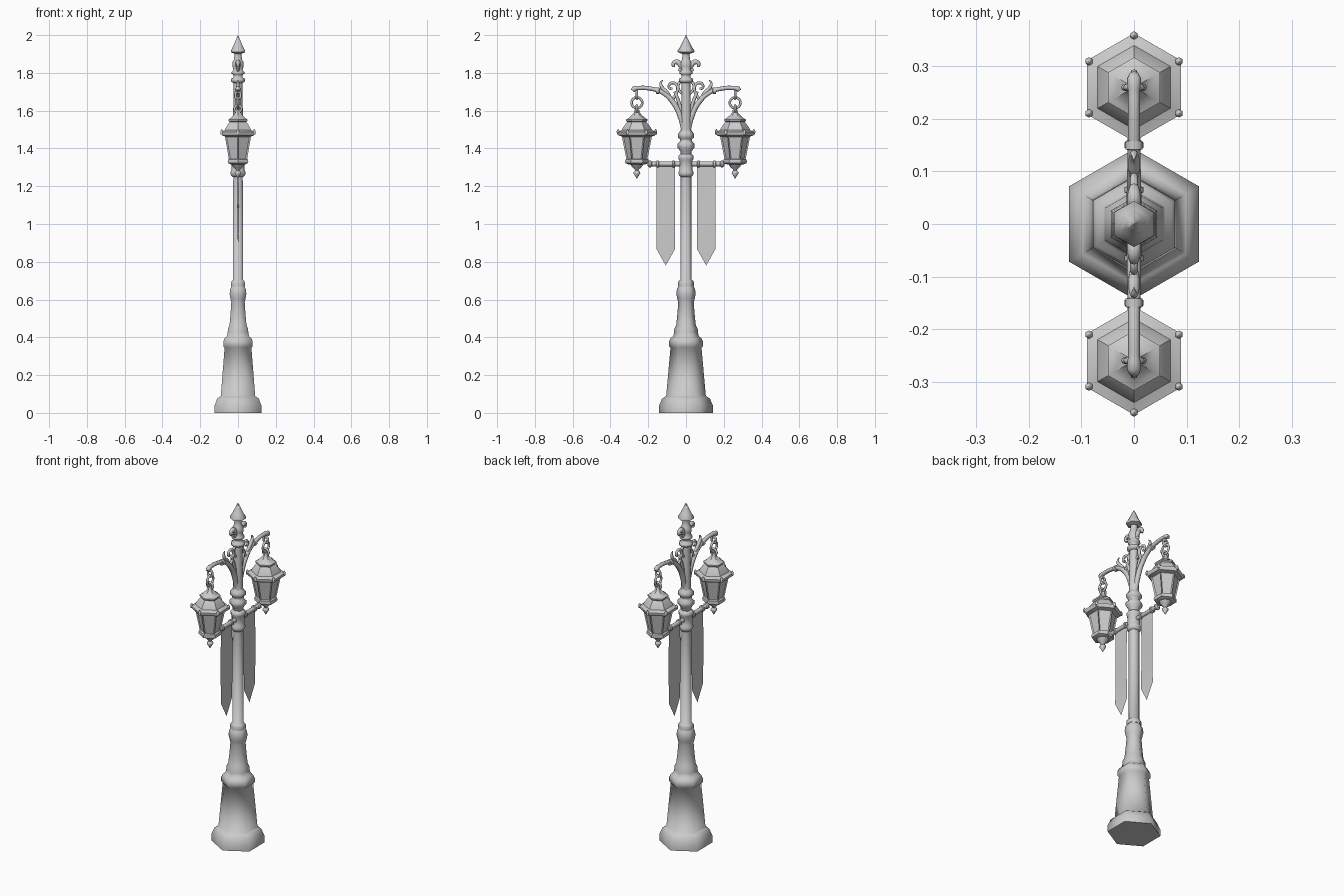
import bpy, bmesh, math
from mathutils import Matrix, Vector

cube = bpy.data.objects.get("Cube")
if cube:
    bpy.data.objects.remove(cube)

grey = bpy.data.materials.new("cast_grey")
grey.use_nodes = True
COLOUR = (0.6, 0.6, 0.6, 1)
grey.diffuse_color = COLOUR
grey.node_tree.nodes["Principled BSDF"].inputs["Base Color"].default_value = COLOUR


def finish(name, bm, angle):
    bmesh.ops.recalc_face_normals(bm, faces=bm.faces)
    mesh = bpy.data.meshes.new(name)
    bm.to_mesh(mesh)
    bm.free()
    obj = bpy.data.objects.new(name, mesh)
    bpy.context.collection.objects.link(obj)
    mesh.materials.append(grey)
    bpy.ops.object.select_all(action='DESELECT')
    obj.select_set(True)
    bpy.context.view_layer.objects.active = obj
    bpy.ops.object.shade_smooth_by_angle(angle=math.radians(angle))
    return obj


def turned(name, profile, sides=6, place=Matrix(), angle=62, inset=False):
    """Stack (radius, height) rings, corners pointing along y."""
    bm = bmesh.new()
    rings = []
    for r, z in profile:
        rings.append([bm.verts.new(place @ Vector((
            r * math.sin(math.tau * i / sides), r * math.cos(math.tau * i / sides), z)))
            for i in range(sides)])
    walls = [bm.faces.new((a[i], a[(i + 1) % sides], b[(i + 1) % sides], b[i]))
             for a, b in zip(rings, rings[1:]) for i in range(sides)]
    bm.faces.new(rings[0])
    bm.faces.new(rings[-1])
    bm.normal_update()
    if inset:
        bmesh.ops.recalc_face_normals(bm, faces=bm.faces)
        bmesh.ops.inset_individual(bm, faces=walls, thickness=0.009, depth=-0.006)
    return finish(name, bm, angle)


def tube(name, points, radius, closed=False, at=(0, 0, 0), side=1):
    """Smooth tapered rod through (x, y, z, thickness) points, mirrored by side."""
    data = bpy.data.curves.new(name, 'CURVE')
    data.dimensions = '3D'
    data.bevel_depth = radius
    data.bevel_resolution = 2
    data.resolution_u = 6
    data.use_fill_caps = True
    spline = data.splines.new('BEZIER')
    spline.bezier_points.add(len(points) - 1)
    spline.use_cyclic_u = closed
    for bp, (x, y, z, t) in zip(spline.bezier_points, points):
        bp.co = (at[0] + x, at[1] + y * side, at[2] + z)
        bp.radius = t
        bp.handle_left_type = bp.handle_right_type = 'AUTO'
    obj = bpy.data.objects.new(name, data)
    bpy.context.collection.objects.link(obj)
    bpy.context.view_layer.update()
    mesh = bpy.data.meshes.new_from_object(obj.evaluated_get(bpy.context.evaluated_depsgraph_get()))
    bpy.data.objects.remove(obj)
    mesh.materials.clear()
    bm = bmesh.new()
    bm.from_mesh(mesh)
    return finish(name, bm, 50)


def link(name, at, rx, ry, rz):
    """Chain ring; rx or ry is zero to choose its plane."""
    pts = [((rx) * math.cos(a), ry * math.cos(a), rz * math.sin(a), 1)
           for a in (math.tau * i / 8 for i in range(8))]
    tube(name, pts, 0.0065, True, at)


# Pedestal and post
turned("pedestal", [(.143, 0), (.143, .04), (.134, .058), (.128, .075), (.113, .085),
                    (.105, .09), (.082, .345), (.09, .352), (.09, .378), (.082, .395),
                    (.068, .405), (.063, .425), (.062, .445), (.052, .465), (.046, .52),
                    (.041, .585), (.046, .605), (.051, .63), (.048, .655), (.037, .675)])
turned("post", [(.042, .67), (.042, .69), (.037, .7), (.03, .705), (.029, 1.25)])
turned("bar_collar", [(.03, 1.25), (.038, 1.26), (.04, 1.275), (.034, 1.285), (.034, 1.335),
                      (.04, 1.345), (.04, 1.36), (.03, 1.37)], 12)
turned("bulb_collar", [(.027, 1.365), (.03, 1.385), (.045, 1.405), (.045, 1.425),
                       (.032, 1.438), (.032, 1.45), (.043, 1.458), (.043, 1.478),
                       (.03, 1.492), (.025, 1.51)])
turned("upper_post", [(.027, 1.49), (.023, 1.76)], 12)
turned("top_collar", [(.022, 1.745), (.038, 1.755), (.038, 1.768), (.025, 1.775),
                      (.025, 1.79), (.034, 1.795), (.034, 1.805), (.024, 1.815),
                      (.03, 1.835), (.03, 1.855), (.022, 1.87), (.018, 1.895),
                      (.02, 1.903)], 12)
turned("spire", [(.018, 1.9), (.044, 1.91), (.044, 1.918), (.03, 1.94), (.017, 1.967),
                 (.001, 2.0)], 6)

# Bar that carries the banners
lay = Matrix.Translation((0, 0, 1.318)) @ Matrix.Rotation(math.pi / 2, 4, 'X')
half = [(.0125, 0), (.0125, .058), (.018, .06), (.018, .07), (.0125, .072), (.0125, .142),
        (.018, .145), (.018, .155), (.0125, .158), (.0125, .18), (.018, .186),
        (.018, .196), (.01, .203)]
turned("cross_bar", [(r, -z) for r, z in reversed(half[1:])] + half, 12, lay, 40)


def banner(side):
    bm = bmesh.new()
    rows = 12
    columns = [.057, .107, .157]
    grid = []
    for k in range(rows + 1):
        t = k / rows
        row = []
        for j, y in enumerate(columns):
            z = 1.315 - t * (.535 if j == 1 else .445)
            x = .004 * math.sin(t * math.pi) * (j - 1) * side
            row.append(bm.verts.new((x, y * side, z)))
        grid.append(row)
    for a, b in zip(grid, grid[1:]):
        for j in range(2):
            bm.faces.new((a[j], a[j + 1], b[j + 1], b[j]))
    geom = bm.faces[:]
    bmesh.ops.solidify(bm, geom=geom, thickness=.004)
    finish("banner", bm, 40)


def lantern(side):
    place = Matrix.Translation((0, .26 * side, 0))
    # Roof: wide eave, stepped tier and concave cap
    turned("lantern_roof", [(.075, 1.462), (.095, 1.468), (.103, 1.478), (.103, 1.488),
                            (.092, 1.492), (.08, 1.497), (.074, 1.51), (.056, 1.535),
                            (.05, 1.54), (.057, 1.546), (.057, 1.554), (.045, 1.56),
                            (.025, 1.578), (.014, 1.592), (.012, 1.606)], 6, place, 35)
    turned("lantern_panes", [(.054, 1.335), (.08, 1.466)], 6, place, 30, True)
    turned("lantern_floor", [(.045, 1.316), (.06, 1.322), (.063, 1.33), (.06, 1.342),
                             (.052, 1.345)], 6, place, 35)
    turned("lantern_drop", [(.001, 1.24), (.008, 1.252), (.018, 1.268), (.016, 1.277),
                            (.009, 1.282), (.012, 1.29), (.024, 1.3), (.036, 1.318)], 8, place)
    for i in range(6):
        a = math.tau * i / 6
        corner = place @ Matrix.Translation((.099 * math.sin(a), .099 * math.cos(a), 0))
        turned("eave_stud", [(.007, 1.475), (.008, 1.492), (.001, 1.503)], 6, corner)
    # Hanging links
    link("lantern_loop", (0, .26 * side, 1.61), .018, 0, .018)
    link("hanging_ring", (0, .26 * side, 1.642), 0, .028, .028)
    link("hook_link", (0, .26 * side, 1.682), .014, 0, .019)


# Everything that repeats on both sides
for side in (1, -1):
    tube("arm", [(0, .012, 1.5, 1.1), (0, .028, 1.565, 1.2), (0, .065, 1.64, 1.1),
                 (0, .125, 1.697, 1), (0, .19, 1.717, .9), (0, .25, 1.72, .9),
                 (0, .275, 1.715, 1.1), (0, .283, 1.705, .8)], .0125, side=side)
    tube("arm_hook", [(0, .26, 1.718, 1), (0, .26, 1.692, 1)], .007, side=side)
    turned("arm_band", [(.001, -.012), (.017, -.008), (.017, .008), (.001, .012)], 10,
           Matrix.Translation((0, .15 * side, 1.706)) @ Matrix.Rotation(math.pi / 2, 4, 'X'))
    tube("brace", [(0, .02, 1.53, 1), (0, .026, 1.6, 1), (0, .045, 1.665, 1),
                   (0, .06, 1.7, .8)], .009, side=side)
    tube("inner_scroll", [(0, .075, 1.655, 1), (0, .052, 1.69, 1), (0, .045, 1.725, 1),
                          (0, .065, 1.747, 1), (0, .088, 1.738, .9), (0, .086, 1.718, .8),
                          (0, .072, 1.718, .7)], .008, side=side)
    tube("post_scroll", [(0, .02, 1.69, .8), (0, .04, 1.715, 1), (0, .035, 1.748, 1),
                         (0, .018, 1.755, .8)], .008, side=side)
    tube("leaf", [(0, .085, 1.68, .8), (0, .105, 1.7, 1.2), (0, .128, 1.725, 1.1),
                  (0, .133, 1.748, .7), (0, .122, 1.762, .2)], .009, side=side)
    tube("petal", [(0, .015, 1.815, .9), (0, .03, 1.842, 1.1), (0, .048, 1.858, 1.1),
                   (0, .066, 1.85, .9), (0, .066, 1.832, .6)], .012, side=side)
    tube("petal_tip", [(0, .015, 1.83, .9), (0, .03, 1.815, 1), (0, .04, 1.82, .6)],
         .009, side=side)
    banner(side)
    lantern(side)
